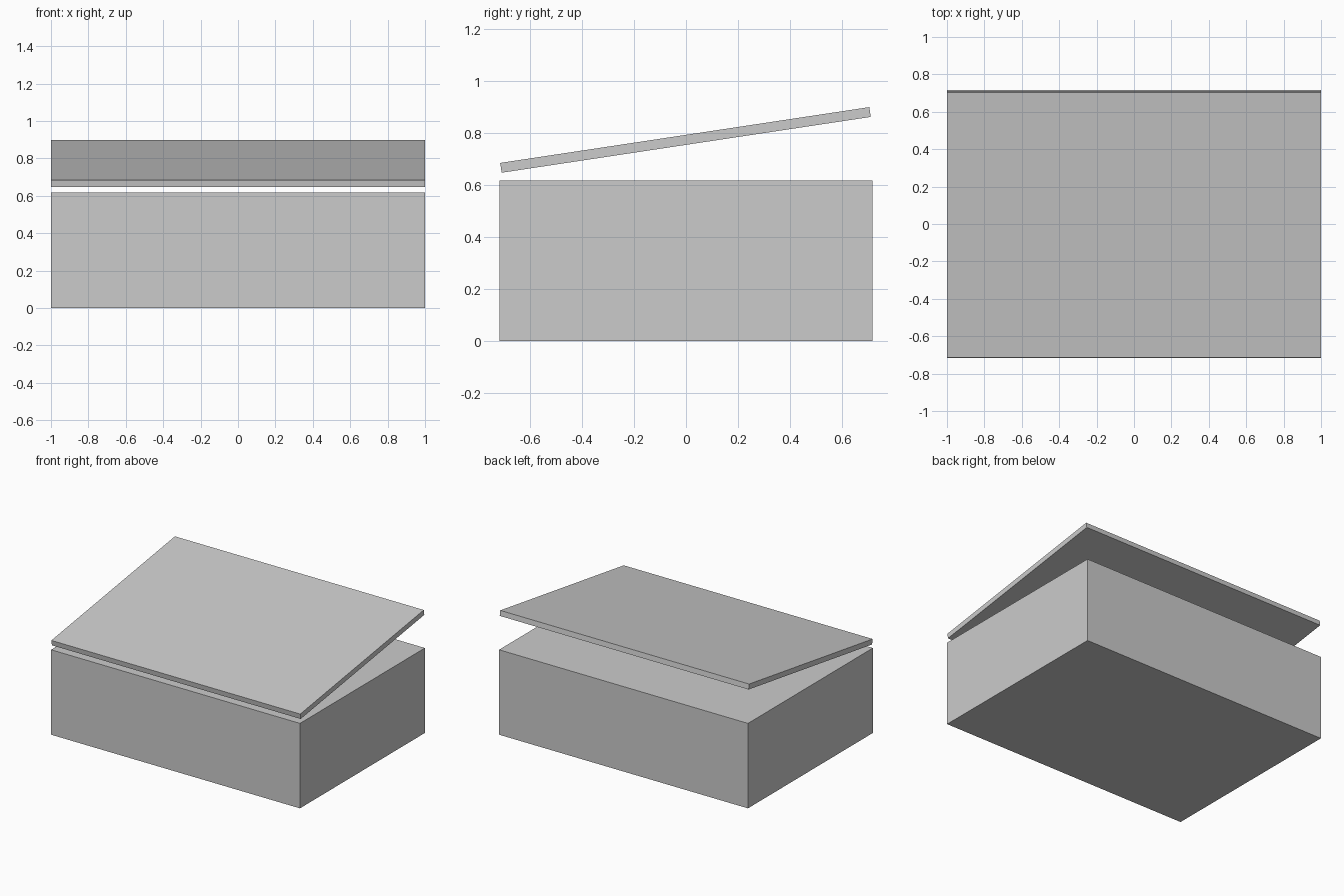
import bpy
from mathutils import Matrix

cube = bpy.data.objects.get("Cube")
if cube:
    bpy.data.objects.remove(cube, do_unlink=True)

WIDTH, DEPTH = 2.0, 1.434
BOX_HEIGHT, LID_THICKNESS = 0.617, 0.038
LID_TILT = 0.15

# Plain grey shared by both parts
grey = bpy.data.materials.new("plain_grey")
grey.use_nodes = True
colour = (0.6, 0.6, 0.6, 1.0)
grey.diffuse_color = colour
grey.node_tree.nodes["Principled BSDF"].inputs["Base Color"].default_value = colour


def block(name, size, location, tilt=0.0):
    """Flat-shaded block, tilted about x, with its size baked into the mesh."""
    bpy.ops.mesh.primitive_cube_add(size=1, location=location, rotation=(tilt, 0, 0))
    obj = bpy.context.object
    obj.name = obj.data.name = name
    obj.data.transform(Matrix.Diagonal((*size, 1)))
    obj.data.materials.append(grey)
    return obj


# Closed box body
block("box_body", (WIDTH, DEPTH, BOX_HEIGHT), (0, 0, BOX_HEIGHT / 2))

# Thin lid floating above, raised towards the back
block("lid", (WIDTH, DEPTH, LID_THICKNESS), (0, -0.002, 0.772), LID_TILT)
